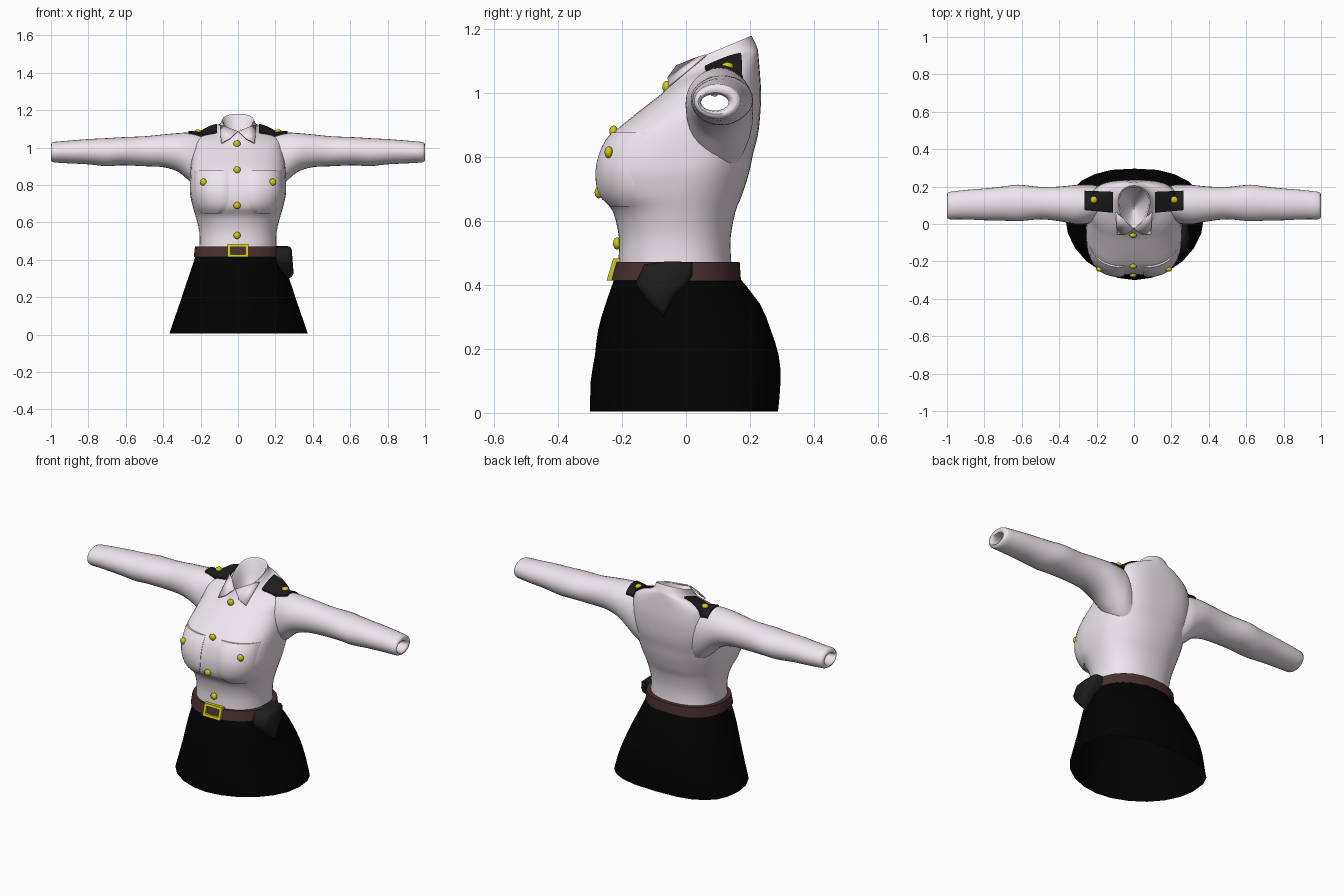
import bpy, bmesh, math
from mathutils import Vector
from mathutils.bvhtree import BVHTree

if "Cube" in bpy.data.objects:
    bpy.data.objects.remove(bpy.data.objects["Cube"])


def material(name, rgb):
    m = bpy.data.materials.new(name)
    m.diffuse_color = (*rgb, 1)
    m.use_nodes = True
    m.node_tree.nodes["Principled BSDF"].inputs["Base Color"].default_value = m.diffuse_color
    return m


SHIRT = material("shirt_white", (0.86, 0.79, 0.85))
BLACK = material("skirt_black", (0.0005, 0.0005, 0.0005))
DARK = material("dark_cloth", (0.012, 0.012, 0.012))
BROWN = material("belt_brown", (0.07, 0.028, 0.028))
GOLD = material("gold", (0.64, 0.58, 0.01))


def make(name, verts, faces, mat, angle=50):
    me = bpy.data.meshes.new(name)
    me.from_pydata([tuple(v) for v in verts], [], faces)
    bm = bmesh.new()
    bm.from_mesh(me)
    bmesh.ops.recalc_face_normals(bm, faces=bm.faces)
    bm.to_mesh(me)
    bm.free()
    me.materials.append(mat)
    ob = bpy.data.objects.new(name, me)
    bpy.context.collection.objects.link(ob)
    bpy.ops.object.select_all(action='DESELECT')
    ob.select_set(True)
    bpy.context.view_layer.objects.active = ob
    bpy.ops.object.shade_smooth_by_angle(angle=math.radians(angle))
    return ob


def loft(name, rings, mat, loop=False, caps=False, skip=None, angle=50):
    n, verts = len(rings[0]), [Vector(p) for r in rings for p in r]
    faces = []
    for i in range(len(rings) if loop else len(rings) - 1):
        a, b = i * n, (i + 1) % len(rings) * n
        for j in range(n):
            k = (j + 1) % n
            f = (a + j, a + k, b + k, b + j)
            if not (skip and skip(sum((verts[q] for q in f), Vector()) / 4)):
                faces.append(f)
    if caps:
        faces += [tuple(range(n)), tuple(range(len(verts) - n, len(verts)))]
    return make(name, verts, faces, mat, angle)


def smooth(rows, steps=3):
    """Catmull-Rom interpolation between rows of numbers."""
    out = []
    for i in range(len(rows) - 1):
        p0, p1, p2, p3 = (rows[min(max(k, 0), len(rows) - 1)] for k in range(i - 1, i + 3))
        for s in range(steps):
            t = s / steps
            out.append([b + t / 2 * (c - a + t * (2*a - 5*b + 4*c - d + t * (3*(b - c) + d - a)))
                        for a, b, c, d in zip(p0, p1, p2, p3)])
    return out + [list(rows[-1])]


def body_ring(zf, zb, hw, ym, yf, yb, nf, nb, seg=48, dip=0):
    """Tilted superellipse with its own depth and squareness at front and back."""
    pts = []
    for i in range(seg):
        a = math.tau * i / seg
        c, s = math.cos(a), math.sin(a)
        e = 2 / (nf if s < 0 else nb)
        x = hw * math.copysign(abs(c) ** e, c)
        y = ym + (yb - ym if s > 0 else ym - yf) * math.copysign(abs(s) ** e, s)
        z = zf + (zb - zf) * (y - yf) / (yb - yf)
        if s < 0:  # valley between the breasts
            y += dip * math.exp(-(x / .05) ** 2 - ((zf - .78) / .09) ** 2)
        pts.append((x, y, z))
    return pts


# shirt torso with neck opening; open where the sleeves join
torso_rows = [
    (.44, .44, .212, -.03, -.213, .15, 2.2, 2.3), (.47, .47, .206, -.03, -.212, .142, 2.2, 2.3),
    (.55, .55, .207, -.03, -.210, .140, 2.2, 2.3), (.63, .63, .226, -.03, -.230, .155, 2.3, 2.3),
    (.68, .68, .241, -.03, -.270, .175, 2.7, 2.3), (.75, .75, .256, -.02, -.280, .197, 3.0, 2.4),
    (.81, .81, .257, 0, -.268, .21, 3.1, 2.6), (.87, .87, .255, .02, -.236, .225, 2.9, 2.8),
    (.93, .93, .25, .05, -.165, .232, 2.5, 3.0), (.98, 1.0, .24, .08, -.10, .235, 2.3, 3.0),
    (1.0, 1.08, .23, .10, -.075, .230, 2.1, 2.6), (1.02, 1.125, .18, .10, -.055, .226, 2, 2.3),
    (1.04, 1.145, .11, .11, -.042, .222, 2, 2.2), (1.085, 1.18, .085, .12, -.022, .205, 1.8, 2.2)]
neck_inside = [(1.08, 1.172, .077, .12, -.012, .196, 1.8, 2.2), (1.04, 1.10, .07, .12, .0, .19, 1.8, 2.2),
               (.99, .99, .002, .09, .085, .095, 2, 2)]
torso = loft("shirt_torso", [body_ring(*r, dip=.018) for r in smooth(torso_rows) + neck_inside], SHIRT,
             skip=lambda c: abs(c.x) > .17 and ((c.y - .1) / .07) ** 2 + ((c.z - .97) / .07) ** 2 < 1)

# sleeves: x, z low, z high, y front, y back
sleeve_rows = [
    (.15, .74, 1.06, .03, .19), (.21, .775, 1.075, .01, .208), (.26, .82, 1.08, 0, .21),
    (.32, .87, 1.077, 0, .208), (.40, .895, 1.07, .015, .2), (.50, .90, 1.06, .025, .198),
    (.62, .905, 1.055, .015, .21), (.70, .90, 1.05, .018, .2), (.80, .91, 1.045, .02, .19),
    (.90, .915, 1.037, .025, .182), (.985, .92, 1.03, .025, .172)]
cuff_inside = [(.997, .926, 1.024, .031, .165), (1.0, .935, 1.012, .038, .153),
               (.995, .942, 1.002, .044, .142), (.97, .946, .997, .047, .133), (.90, .946, .997, .047, .133)]


def sleeve_ring(x, zl, zh, yl, yh, side, seg=28):
    return [(side * x, (yl + yh) / 2 + (yh - yl) / 2 * math.cos(math.tau * i / seg),
             (zl + zh) / 2 + (zh - zl) / 2 * math.sin(math.tau * i / seg)) for i in range(seg)]


shells = [torso]
for side, tag in ((-1, "left"), (1, "right")):
    shells.append(loft("sleeve_" + tag,
                       [sleeve_ring(*r, side) for r in smooth(sleeve_rows) + cuff_inside], SHIRT))

trees = [BVHTree.FromPolygons([v.co for v in o.data.vertices], [p.vertices for p in o.data.polygons])
         for o in shells]


def project(origin, direction):
    """First point of the shirt met by a ray."""
    o, d = Vector(origin), Vector(direction)
    hits = [t.ray_cast(o, d) for t in trees]
    hits = [h for h in hits if h[0] is not None]
    if not hits:
        return min((t.find_nearest(o) for t in trees), key=lambda h: h[3])[0]
    return min(hits, key=lambda h: h[3])[0]


def patch(name, origin, direction, height, mat, n=12):
    """Raised panel laid on the shirt; its border sinks into the cloth."""
    d, verts, faces = Vector(direction), [], []
    for i in range(n + 1):
        for j in range(n + 1):
            u, v = (min(max((k - 1) / (n - 2), 0), 1) for k in (i, j))
            edge = i in (0, n) or j in (0, n)
            verts.append(project(origin(u, v), d) - d * (-.006 if edge else height(u, v)))
    for i in range(n):
        for j in range(n):
            a = i * (n + 1) + j
            faces.append((a, a + 1, a + n + 2, a + n + 1))
    return make(name, verts, faces, mat, 40)


def button(name, origin, direction, lift=.006):
    p, d = project(origin, direction), Vector(direction)
    bpy.ops.mesh.primitive_uv_sphere_add(segments=14, ring_count=8, radius=.019,
                                         location=p - d * lift)
    ob = bpy.context.object
    ob.name = name
    ob.scale = (1, 1, .7)
    ob.rotation_euler = d.to_track_quat('Z', 'Y').to_euler()
    ob.data.materials.append(GOLD)
    bpy.ops.object.shade_smooth()


def pocket_origin(side):
    def origin(u, v):
        w = .0925 * (1 - .45 * max(0, 1 - v / .4) ** 2.5)
        return (side * (.143 + (2 * u - 1) * w), -1, .645 + .233 * v)
    return origin


# breast pockets, shoulder boards, collar points and their buttons
for side, tag in ((-1, "left"), (1, "right")):
    patch("pocket_" + tag, pocket_origin(side), (0, 1, 0),
          lambda u, v: .003 + .007 * (1 - (2*u - 1) ** 4), SHIRT)
    button("pocket_button_" + tag, (side * .185, -1, .815), (0, 1, 0), .012)
    patch("shoulder_board_" + tag,
          lambda u, v: (side * (.112 + .153 * u), .06 + .014 * u + (.112 - .008 * u) * v, 2),
          (0, 0, -1), lambda u, v: .009, DARK)
    button("shoulder_button_" + tag, (side * .215, .13, 2), (0, 0, -1), .012)
    flap = make("collar_point_" + tag,
                [(side * x, y, z) for x, y, z in ((.004, -.030, 1.088), (.045, -.058, 1.05), (.09, -.055, 1.025),
                                                  (.098, .06, 1.122), (.064, .03, 1.112))],
                [(0, 1, 4), (1, 2, 3, 4)], SHIRT)
    flap.modifiers.new("thickness", 'SOLIDIFY').thickness = .007
for i, z in enumerate((1.02, .88, .69, .53)):
    button(f"front_button_{i + 1}", (-.005, -1, z), (0, 1, 0))

# skirt, open below, flatter at the back
skirt_rows = [(.005, .005, .370, .03, -.30, .288, 1.9, 2.7), (.10, .10, .338, .03, -.298, .296, 1.9, 2.7),
              (.18, .18, .310, .02, -.285, .29, 1.95, 2.6), (.26, .26, .284, .01, -.275, .265, 2, 2.4),
              (.34, .34, .256, -.01, -.252, .232, 2.1, 2.2), (.425, .425, .228, -.03, -.222, .165, 2.1, 2.1)]
skirt = loft("skirt", [body_ring(*r, seg=24) for r in smooth(skirt_rows, 2)], BLACK)
skirt.location.x = .003

# belt band and buckle frame
belt = [(.415, .236, -.238, .172), (.472, .230, -.222, .168), (.472, .205, -.20, .145), (.415, .212, -.215, .15)]
loft("belt", [body_ring(z, z, hw, -.03, yf, yb, 2.2, 2.2, 24) for z, hw, yf, yb in belt], BROWN,
     loop=True, angle=35)


def buckle_rect(w, h, y):
    return [(sx * w, y + .3 * sz * h, .449 + sz * h) for sx, sz in ((-1, -1), (1, -1), (1, 1), (-1, 1))]


loft("buckle", [buckle_rect(.057, .034, -.238), buckle_rect(.041, .02, -.238),
                buckle_rect(.041, .02, -.215), buckle_rect(.057, .034, -.215)], GOLD, loop=True, angle=20)

# holster hung on the belt, outline in y and z
outline = [(-.13, .465), (-.06, .474), (.02, .472), (.02, .43), (0, .395), (-.035, .37),
           (-.07, .30), (-.105, .335), (-.14, .375), (-.157, .41)]


def holster_ring(x, scale):
    return [(x + .06 * (.474 - z), -.065 + (y + .065) * scale, .41 + (z - .41) * scale) for y, z in outline]


loft("holster", [holster_ring(.20, 1), holster_ring(.262, 1), holster_ring(.278, .92), holster_ring(.287, .75)],
     DARK, caps=True, angle=60)
